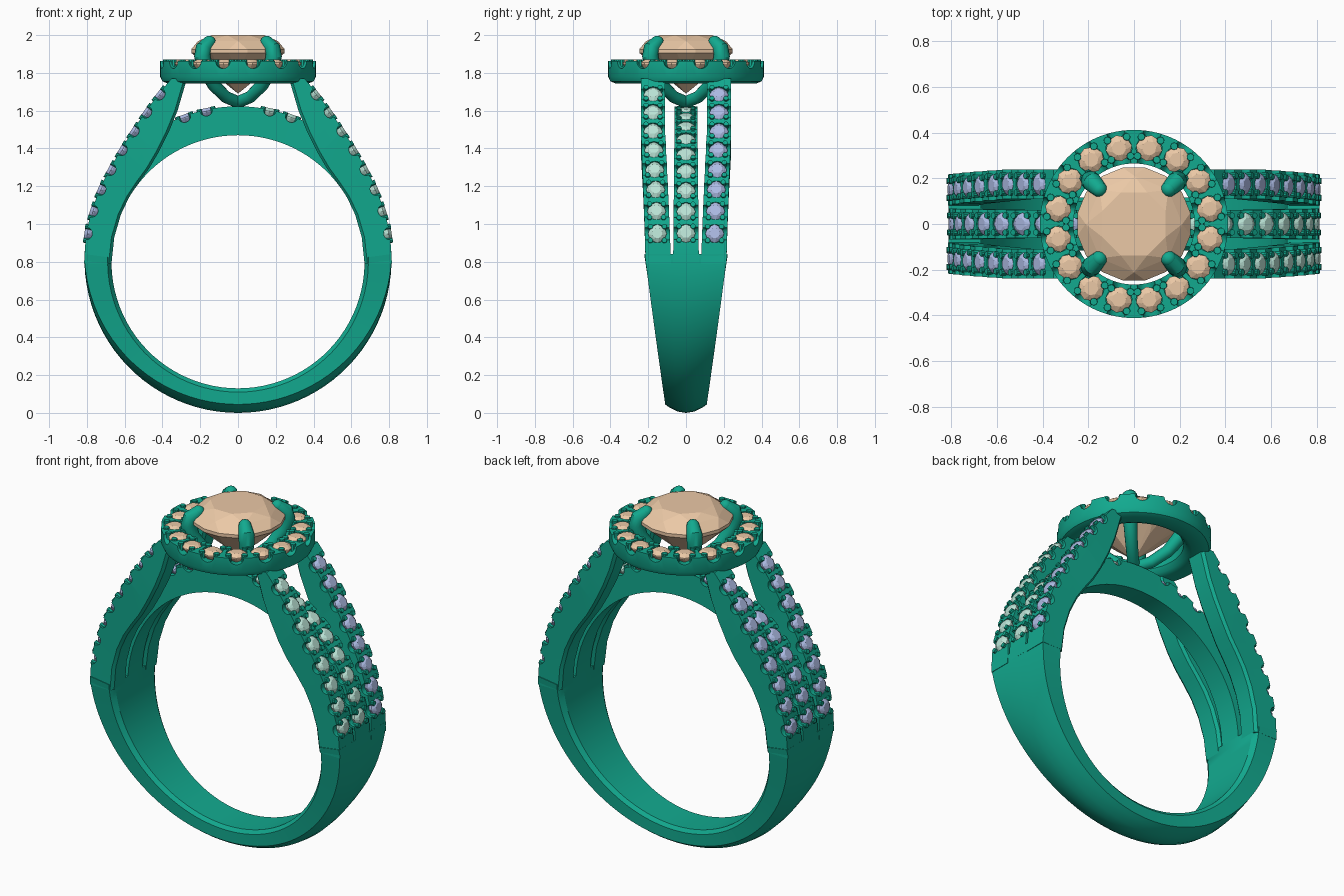
import bpy, bmesh, math
from math import sin, cos, radians, pi
from mathutils import Matrix, Vector

if "Cube" in bpy.data.objects:
    bpy.data.objects.remove(bpy.data.objects["Cube"])


def material(name, rgb):
    m = bpy.data.materials.new(name)
    m.diffuse_color = (*rgb, 1)
    m.use_nodes = True
    m.node_tree.nodes["Principled BSDF"].inputs["Base Color"].default_value = m.diffuse_color
    return m


METAL = material("green_metal", (0.006, 0.40, 0.275))
PEACH = material("peach_stone", (0.83, 0.58, 0.38))
MINT = material("mint_stone", (0.50, 0.78, 0.68))
BLUE = material("blue_stone", (0.42, 0.50, 0.78))


def make(name, bm, mat, smooth=False, cutter=None):
    """Turn a bmesh into an object, optionally cut it, then shade it."""
    bmesh.ops.recalc_face_normals(bm, faces=bm.faces)
    me = bpy.data.meshes.new(name)
    bm.to_mesh(me)
    bm.free()
    ob = bpy.data.objects.new(name, me)
    bpy.context.collection.objects.link(ob)
    if mat:
        me.materials.append(mat)
    bpy.ops.object.select_all(action='DESELECT')
    bpy.context.view_layer.objects.active = ob
    ob.select_set(True)
    if cutter:
        cut = make(name + "_cutter", cutter, METAL)
        mod = ob.modifiers.new("seats", 'BOOLEAN')
        mod.object, mod.operation, mod.solver = cut, 'DIFFERENCE', 'EXACT'
        mod.use_self = True
        bpy.ops.object.select_all(action='DESELECT')
        bpy.context.view_layer.objects.active = ob
        ob.select_set(True)
        bpy.ops.object.modifier_apply(modifier=mod.name)
        bpy.data.objects.remove(cut)
    if smooth:
        bpy.ops.object.shade_smooth_by_angle(angle=radians(32))
    return ob


def loft(sections, closed=False):
    """Skin a list of equal-length point rings."""
    bm = bmesh.new()
    rings = [[bm.verts.new(p) for p in s] for s in sections]
    n = len(rings[0])
    pairs = list(zip(rings, rings[1:]))
    if closed:
        pairs.append((rings[-1], rings[0]))
    for a, b in pairs:
        for i in range(n):
            j = (i + 1) % n
            bm.faces.new((a[i], a[j], b[j], b[i]))
    if not closed:
        bm.faces.new(rings[0])
        bm.faces.new(rings[-1])
    return bm


def add_gem(bm, M, rings, culet):
    """Faceted stone as the hull of rings (count, radius, height, turn)."""
    vs = [bm.verts.new(M @ Vector((0, 0, culet)))]
    for n, r, h, turn in rings:
        for k in range(n):
            a = 2 * pi * (k + turn) / n
            vs.append(bm.verts.new(M @ Vector((r * cos(a), r * sin(a), h))))
    bmesh.ops.convex_hull(bm, input=vs)


def add_cyl(bm, M, r1, r2, depth, seg):
    bmesh.ops.create_cone(bm, cap_ends=True, segments=seg, radius1=r1,
                          radius2=r2, depth=depth, matrix=M)


gems = {"mint": bmesh.new(), "blue": bmesh.new(), "peach": bmesh.new()}
prongs = bmesh.new()


def pave(p, n, side, r, colour, cutter, length):
    """One set stone: gem, round seat, side scallop and four little prongs."""
    n, side = n.normalized(), side.normalized()
    t = side.cross(n)
    M = Matrix((t, side, n)).transposed().to_4x4()
    M.translation = p
    T = Matrix.Translation
    add_gem(gems[colour], M, [(8, r * .55, .008, .5), (8, r, -.008, 0),
                              (8, r, -.014, 0), (8, r * .6, -.042, .5)], -.055)
    add_cyl(cutter, M @ T((0, 0, .01)), r * .98, r * .98, .06, 20)
    add_cyl(cutter, M @ Matrix.Rotation(pi / 2, 4, 'X'), r * .68, r * .68, length, 16)
    o = r * .74
    for sx in (-1, 1):
        for sy in (-1, 1):
            add_cyl(prongs, M @ T((sx * o, sy * o, -.013)), r * .33, r * .27, .045, 10)


# Solid lower shank, tapering towards the base
secs = []
for k in range(49):
    a = radians(-182 + 184 * k / 48)
    s = -sin(a)
    hw = 0.11 + 0.13 * max(0, 0.81 - 0.81 * s)
    ring = []
    for f in (-1, -.8, -.4, 0, .4, .8, 1):
        r = 0.813 - 0.045 * max(s, 0) * f * f
        ring.append((r * cos(a), f * hw, 0.813 + r * sin(a)))
    for f in (1, .85, 0, -.85, -1):
        r = 0.67 + (0.02 if abs(f) == 1 else 0)
        ring.append((r * cos(a), f * hw, 0.80 + r * sin(a)))
    secs.append(ring)
make("lower_shank", loft(secs), METAL, True)

# Outer split strands: outer and inner edge of the right-hand profile
outer = [(.815, .79), (.805, .95), (.775, 1.07), (.733, 1.185), (.68, 1.29), (.62, 1.395),
         (.557, 1.495), (.49, 1.595), (.42, 1.69), (.352, 1.77)]
inner = [(.67, .79), (.655, .93), (.62, 1.05), (.575, 1.145), (.525, 1.22), (.47, 1.295),
         (.42, 1.38), (.365, 1.49), (.32, 1.6), (.27, 1.77)]
for sx, xn in ((-1, "left"), (1, "right")):
    for sy, yn in ((-1, "front"), (1, "back")):
        secs, cut = [], bmesh.new()
        for k, ((ox, oz), (ix, iz)) in enumerate(zip(outer, inner)):
            u = min(1, k / 6)
            y0, y1 = sy * (.08 + .03 * u), sy * (.214 + .025 * u)
            ym = y0 + (y1 - y0) * .12
            yn2 = y1 - (y1 - y0) * .12
            d = .015
            secs.append([(sx * ox, y0, oz), (sx * ox, y1, oz), (sx * (ix + d), y1, iz),
                         (sx * ix, yn2, iz), (sx * ix, ym, iz), (sx * (ix + d), y0, iz)])
            if 0 < k < 9:
                dx = outer[k + 1][0] - outer[k - 1][0]
                dz = outer[k + 1][1] - outer[k - 1][1]
                pave(Vector((sx * ox, (y0 + y1) / 2, oz)), Vector((sx * dz, 0, -dx)),
                     Vector((0, 1, 0)), .05, "mint" if sx > 0 > sy else "blue", cut, .2)
        make(f"{yn}_{xn}_strand", loft(secs), METAL, True, cut)

# Centre strand arching over the finger hole
secs, cut = [], bmesh.new()
for k in range(61):
    a = radians(-1 + 182 * k / 60)
    hw = .068 - .008 * max(0, sin(a))
    c, s = cos(a), sin(a)
    secs.append([(.813 * c, -hw, .81 + .813 * s), (.813 * c, hw, .81 + .813 * s),
                 (.67 * c, hw, .8 + .67 * s), (.67 * c, -hw, .8 + .67 * s)])
for k in range(9):
    for sx in (-1, 1):
        a = radians(10 + 8.5 * k)
        n = Vector((sx * cos(a), 0, sin(a)))
        pave(Vector((0, 0, .81)) + n * .813, n, Vector((0, 1, 0)), .05,
             "mint" if sx > 0 else "blue", cut, .2)
make("centre_arch_strand", loft(secs), METAL, True, cut)

# Halo ring with sixteen stones
profile = [(.265, 1.78), (.285, 1.755), (.31, 1.745), (.375, 1.745), (.4, 1.755),
           (.412, 1.78), (.412, 1.862), (.265, 1.862)]
secs = []
for k in range(96):
    a = 2 * pi * k / 96
    secs.append([(r * cos(a), r * sin(a), z) for r, z in profile])
cut = bmesh.new()
for k in range(16):
    a = radians(11.25 + 22.5 * k)
    d = Vector((cos(a), sin(a), 0))
    pave(d * .338 + Vector((0, 0, 1.862)), Vector((0, 0, 1)), d, .058, "peach", cut, .2)
make("halo_ring", loft(secs, True), METAL, True, cut)

# Centre stone
bm = bmesh.new()
add_gem(bm, Matrix(), [(8, .15, 2.0, .5), (8, .212, 1.968, 0), (16, .252, 1.925, .5),
                       (16, .252, 1.906, .5), (8, .13, 1.796, 0)], 1.69)
make("centre_stone", bm, PEACH)

# Four claws curving up from the basket base to grip the centre stone
path = [(0, 1.645, .75), (.09, 1.672, .75), (.18, 1.735, .8), (.245, 1.82, .9),
        (.268, 1.89, 1), (.258, 1.93, 1), (.215, 1.962, .8)]
claws = bmesh.new()
for k in range(4):
    a = radians(45 + 90 * k)
    d, w = Vector((cos(a), sin(a), 0)), Vector((-sin(a), cos(a), 0))
    secs = []
    for i, (r, z, s) in enumerate(path):
        p0, p1 = path[max(i - 1, 0)], path[min(i + 1, 6)]
        t = Vector((p1[0] - p0[0], p1[1] - p0[1])).normalized()
        n = d * t.y - Vector((0, 0, t.x))
        c = d * r + Vector((0, 0, z))
        secs.append([c + .043 * s * (n * cos(q) + w * sin(q))
                     for q in (2 * pi * j / 16 for j in range(16))])
    part = loft(secs)
    tmp = bpy.data.meshes.new("claw_part")
    part.to_mesh(tmp)
    part.free()
    claws.from_mesh(tmp)
    bpy.data.meshes.remove(tmp)
    bmesh.ops.create_uvsphere(claws, u_segments=16, v_segments=10, radius=.0345,
                              matrix=Matrix.Translation(d * .215 + Vector((0, 0, 1.962))))
make("centre_claws", claws, METAL, True)

# Small stones and their prongs
make("small_prongs", prongs, METAL, True)
for key, mat in (("mint", MINT), ("blue", BLUE), ("peach", PEACH)):
    make(f"{key}_small_stones", gems[key], mat)
